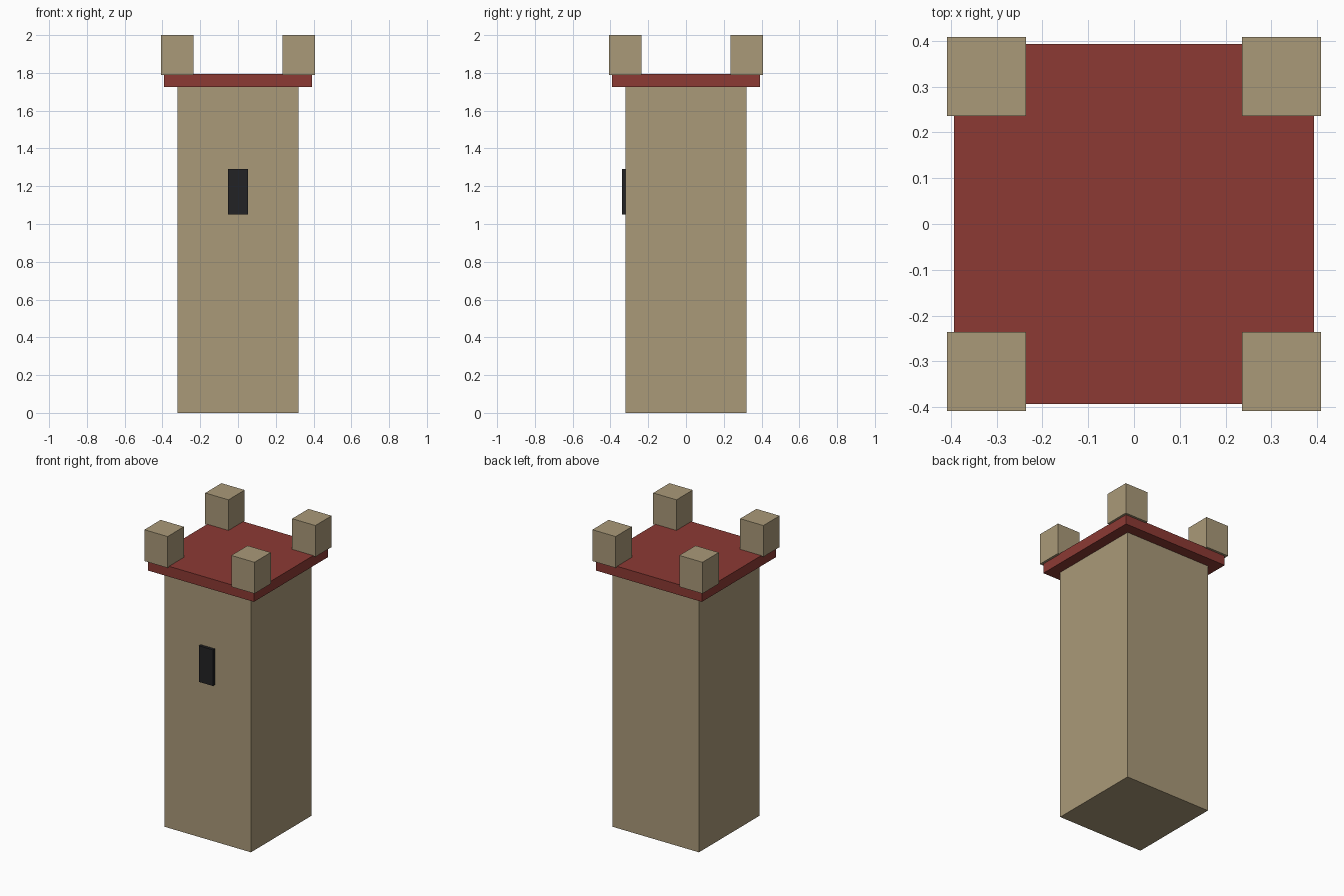
import bpy
from mathutils import Matrix, Vector

default = bpy.data.objects.get("Cube")
if default:
    bpy.data.objects.remove(default, do_unlink=True)


def make_material(name, rgb):
    mat = bpy.data.materials.new(name)
    mat.use_nodes = True
    color = (*rgb, 1.0)
    mat.diffuse_color = color
    for node in mat.node_tree.nodes:
        if node.type == "BSDF_PRINCIPLED":
            node.inputs["Base Color"].default_value = color
            node.inputs["Roughness"].default_value = 0.9
    return mat


def box(name, low, high, mat):
    """Axis-aligned box between two opposite corners."""
    low, high = Vector(low), Vector(high)
    bpy.ops.mesh.primitive_cube_add(size=1)
    obj = bpy.context.object
    obj.name = obj.data.name = name
    obj.data.transform(Matrix.Diagonal((*(high - low), 1)))
    obj.location = (low + high) / 2
    obj.data.materials.append(mat)
    return obj


stone = make_material("tan stone", (0.40, 0.32, 0.19))
red = make_material("brick red", (0.262, 0.042, 0.034))
dark = make_material("window black", (0.016, 0.016, 0.018))

# Square shaft and overhanging roof slab
SHAFT, SLAB = 0.32, 0.393
box("tower_shaft", (-SHAFT, -SHAFT, 0), (SHAFT, SHAFT, 1.725), stone)
box("roof_slab", (-SLAB, -SLAB, 1.725), (SLAB, SLAB, 1.795), red)

# Narrow window standing proud of the front wall
box("front_window", (-0.052, -0.34, 1.05), (0.052, -0.30, 1.292), dark)

# One battlement block on each corner
CENTRE, HALF = 0.322, 0.086
for side, sx in (("left", 1), ("right", -1)):
    for end, sy in (("front", -1), ("back", 1)):
        x, y = sx * CENTRE, sy * CENTRE
        box(f"{end}_{side}_battlement", (x - HALF, y - HALF, 1.79),
            (x + HALF, y + HALF, 2.0), stone)
